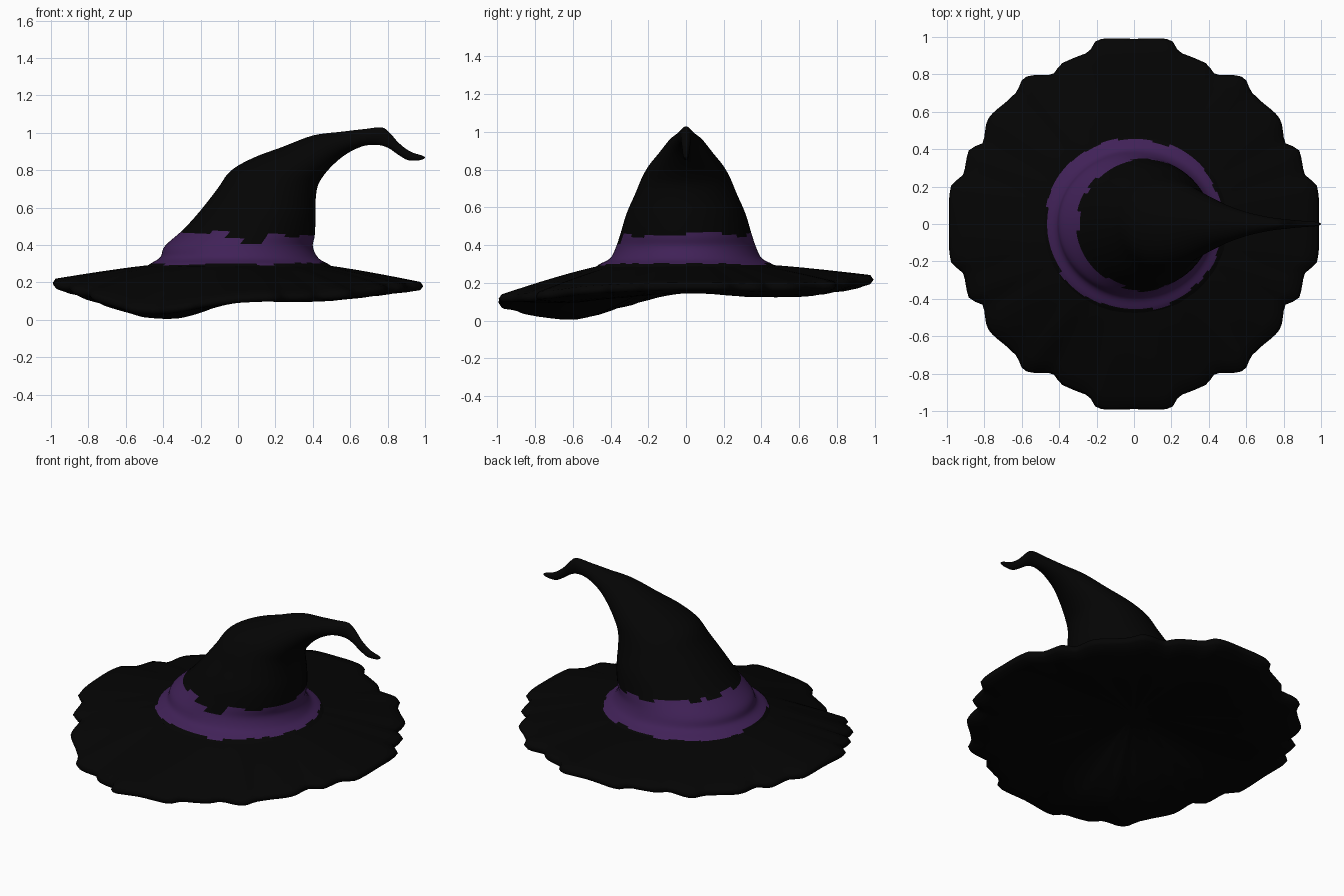
import bpy, bmesh, math, random

if "Cube" in bpy.data.objects:
    bpy.data.objects.remove(bpy.data.objects["Cube"])

random.seed(4)


def material(name, rgb):
    m = bpy.data.materials.new(name)
    m.diffuse_color = (*rgb, 1)
    m.use_nodes = True
    m.node_tree.nodes["Principled BSDF"].inputs["Base Color"].default_value = m.diffuse_color
    return m


black = material("black felt", (0.0013, 0.0013, 0.0013))
purple = material("purple band", (0.052, 0.0155, 0.096))


def catmull(a, b, c, d, t):
    return 0.5 * (2 * b + (c - a) * t + (2 * a - 5 * b + 4 * c - d) * t * t
                  + (3 * b - a - 3 * c + d) * t ** 3)


def smoothstep(t):
    t = min(max(t, 0), 1)
    return t * t * (3 - 2 * t)


def loft(name, rings, cap_end=False, mats=(black,)):
    """Skin a list of equal-length closed rings."""
    bm = bmesh.new()
    rows = [[bm.verts.new(p) for p in ring] for ring in rings]
    n = len(rows[0])
    for a, b in zip(rows, rows[1:]):
        for i in range(n):
            j = (i + 1) % n
            bm.faces.new((a[i], a[j], b[j], b[i])).smooth = True
    if cap_end:
        row = rows[-1]
        c = bm.verts.new([sum(v.co[k] for v in row) / n for k in range(3)])
        for i in range(n):
            bm.faces.new((row[i], row[(i + 1) % n], c)).smooth = True
    bmesh.ops.recalc_face_normals(bm, faces=bm.faces)
    me = bpy.data.meshes.new(name)
    bm.to_mesh(me)
    bm.free()
    for m in mats:
        me.materials.append(m)
    ob = bpy.data.objects.new(name, me)
    bpy.context.collection.objects.link(ob)
    return ob


# Brim: scalloped outline (angle, radius) for one quadrant, mirrored to the rest
SCALLOP = [(0, .99), (11.5, 1.0), (16.5, .95), (24.4, .967), (28, .918), (36.3, .962),
           (45, .944), (48, .944), (52.9, .978), (61.8, .912), (65.9, .942),
           (74.6, .947), (79, 1.005), (90, .99)]
# Heights every 30 degrees from +x: middle of the edge, and the sagging underside
EDGE_Z = [.18, .175, .19, .22, .185, .175, .197, .14, .05, .11, .125, .165]
SAG_Z = [.145, .125, .13, .16, .145, .125, .145, .07, .005, .09, .095, .12]
CENTRE_Z = .22


def edge_radius(deg):
    q = deg % 180
    q = 180 - q if q > 90 else q
    for (a0, r0), (a1, r1) in zip(SCALLOP, SCALLOP[1:]):
        if q <= a1:
            return r0 + (r1 - r0) * smoothstep((q - a0) / (a1 - a0))
    return SCALLOP[-1][1]


def around(table, deg):
    i, t = int(deg // 30), (deg % 30) / 30
    return catmull(*[table[(i + k) % 12] for k in (-1, 0, 1, 2)], t)


def brim_point(deg, side, s):
    R, ze, zs = edge_radius(deg), around(EDGE_Z, deg), around(SAG_Z, deg)
    if side == "top":
        r = .42 + (R - .015 - .42) * s
        z = .297 + (ze + .022 - .297) * s ** 1.2
    elif side == "rim":
        r, z = R, ze
    else:
        r = (R - .015) * s
        if s > .8:
            z = zs + (ze - .02 - zs) * ((s - .8) / .2) ** 2
        else:
            z = CENTRE_Z + (zs - CENTRE_Z) * smoothstep(s / .78)
    a = math.radians(deg)
    return (r * math.cos(a), r * math.sin(a), max(z, 0))


N = 180
steps = [("top", i / 8) for i in range(9)] + [("rim", 1)]
steps += [("bottom", 1 - i / 15) for i in range(15)]
loft("brim", [[brim_point(360 * i / N, *st) for i in range(N)] for st in steps],
     cap_end=True)

# Crown: outer point (x, z), inner point (x, z), half depth of each tilted ring
CROWN = [
    (-.49, .285, .51, .28, .48), (-.465, .302, .48, .30, .455),
    (-.415, .335, .43, .33, .40), (-.39, .395, .40, .39, .37),
    (-.29, .485, .41, .45, .345), (-.20, .585, .415, .55, .315),
    (-.11, .70, .415, .64, .27), (-.04, .795, .425, .71, .235),
    (.08, .865, .45, .76, .20), (.24, .925, .50, .82, .15),
    (.40, .985, .57, .88, .10), (.55, 1.005, .65, .922, .063),
    (.68, 1.02, .71, .935, .042), (.77, 1.028, .765, .932, .03),
    (.815, .995, .81, .915, .026), (.86, .945, .86, .88, .02),
    (.92, .90, .91, .853, .016), (.985, .878, .965, .852, .011),
    (1.0, .868, .995, .86, .004)]
SUB, M = 5, 64
rings = []
last = len(CROWN) - 1
for i in range(last):
    for k in range(SUB + (i == last - 1)):
        quad = [CROWN[min(max(i + d, 0), last)] for d in (-1, 0, 1, 2)]
        x0, z0, x1, z1, w = [catmull(*c, k / SUB) for c in zip(*quad)]
        cx, cz, hx, hz = (x0 + x1) / 2, (z0 + z1) / 2, (x1 - x0) / 2, (z1 - z0) / 2
        rings.append([(cx + hx * math.cos(a), w * math.sin(a), cz + hz * math.cos(a))
                      for a in (2 * math.pi * j / M for j in range(M))])
crown = loft("crown", rings, cap_end=True, mats=(black, purple))

# Ragged hat band: painted by height with a different limit for every few columns
lows = [random.uniform(.288, .304) for _ in range(M // 2)]
highs = [random.uniform(.435, .468) for _ in range(M // 3 + 1)]
highs[int(M * .75) // 3] = .41
for f in crown.data.polygons:
    x, y, z = f.center
    col = f.index % M
    high = highs[col // 3] + .03 * max(0, -x / .35)
    low = lows[col // 2] + .01 * max(0, x / .45) ** 2
    if f.index < M * (len(rings) - 1) and low < z < high:
        f.material_index = 1
